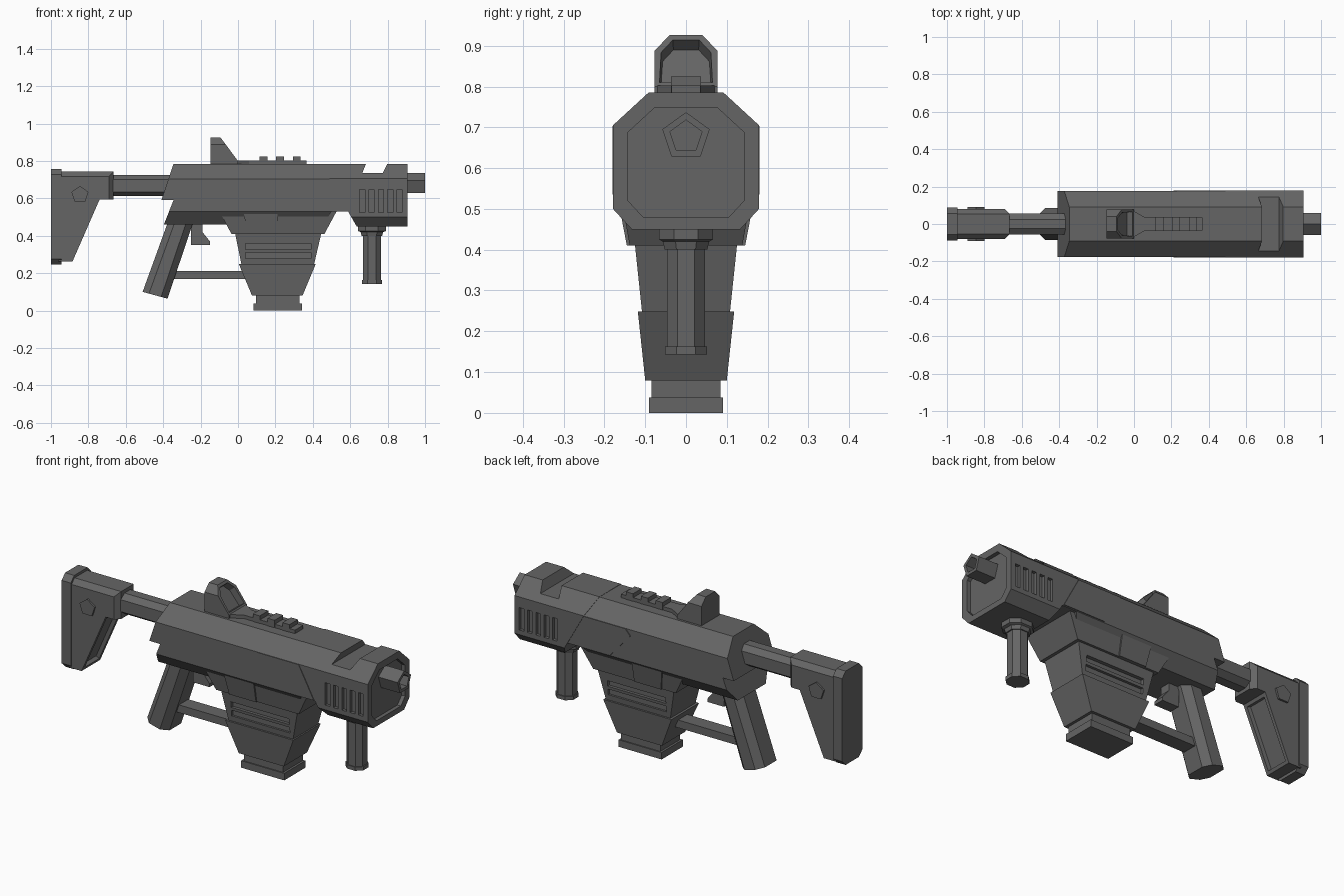
import bpy, bmesh
from mathutils import Vector

cube = bpy.data.objects.get("Cube")
if cube:
    bpy.data.objects.remove(cube)

grey = bpy.data.materials.new("dark_grey")
grey.use_nodes = True
color = (0.13, 0.13, 0.13, 1)
grey.diffuse_color = color
shader = grey.node_tree.nodes["Principled BSDF"]
shader.inputs["Base Color"].default_value = color
shader.inputs["Roughness"].default_value = 0.7


def loft(name, rings):
    """Skin a closed solid through rings of 3D points."""
    bm = bmesh.new()
    loops = [[bm.verts.new(p) for p in ring] for ring in rings]
    n = len(loops[0])
    for a, b in zip(loops, loops[1:]):
        for i in range(n):
            j = (i + 1) % n
            bm.faces.new((a[i], a[j], b[j], b[i]))
    bm.faces.new(loops[0][::-1])
    bm.faces.new(loops[-1])
    bmesh.ops.recalc_face_normals(bm, faces=bm.faces)
    mesh = bpy.data.meshes.new(name)
    bm.to_mesh(mesh)
    bm.free()
    mesh.materials.append(grey)
    ob = bpy.data.objects.new(name, mesh)
    bpy.context.collection.objects.link(ob)
    return ob


def prism(name, pts, axis, lo, hi):
    """Extrude a flat profile along an axis."""
    k = "xyz".index(axis)

    def place(p, d):
        q = list(p)
        q.insert(k, d)
        return q
    return loft(name, [[place(p, d) for p in pts] for d in (lo, hi)])


def box(name, x0, x1, y0, y1, z0, z1):
    return prism(name, [(x0, y0), (x1, y0), (x1, y1), (x0, y1)], "z", z0, z1)


def mirrored(half):
    """Complete a profile given for its positive first coordinate."""
    return half + [(-a, b) for a, b in reversed(half)]


def boolean(ob, other, operation):
    mod = ob.modifiers.new("cut", "BOOLEAN")
    mod.object, mod.operation, mod.solver = other, operation, "EXACT"
    bpy.context.view_layer.objects.active = ob
    bpy.ops.object.modifier_apply(modifier=mod.name)
    bpy.data.objects.remove(other)


def edit(ob, action):
    bm = bmesh.new()
    bm.from_mesh(ob.data)
    action(bm)
    bm.to_mesh(ob.data)
    bm.free()


def chamfer(ob, width, keep):
    edit(ob, lambda bm: bmesh.ops.bevel(
        bm, geom=[e for e in bm.edges if keep(e)], offset=width,
        segments=1, affect="EDGES"))


def recess(ob, direction, thickness, depth):
    """Sink a panel into the largest face pointing in a direction."""
    d = Vector(direction).normalized()

    def action(bm):
        bm.normal_update()
        face = max(bm.faces, key=lambda f: f.calc_area() * (f.normal.dot(d) > 0.9))
        bmesh.ops.inset_region(bm, faces=[face], thickness=thickness)
        bmesh.ops.inset_region(bm, faces=[face], thickness=0.004, depth=-depth)
    edit(ob, action)


def side_edge(e):
    return any(abs(f.normal.y) > 0.9 for f in e.link_faces)


# Main receiver: octagonal bar trimmed by its side outline
main_body = prism("main_body", mirrored([(0.09, 0.783), (0.176, 0.703), (0.176, 0.53), (0.12, 0.46)]),
                  "x", -0.6, 0.7)
boolean(main_body, prism("trim", [(-0.34, 0.8), (-0.41, 0.59), (-0.345, 0.59), (-0.4, 0.45),
                                  (0.45, 0.45), (0.5, 0.53), (0.6, 0.53), (0.6, 0.8)],
                         "y", -0.5, 0.5), "INTERSECT")

# Front housing with top notch, rim and vents
front_housing = prism("front_housing", mirrored([(0.092, 0.785), (0.179, 0.705), (0.179, 0.5), (0.133, 0.45)]),
                      "x", 0.3, 0.906)
boolean(front_housing, prism("trim", [(0.45, 0.8), (0.49, 0.705), (0.64, 0.44), (1, 0.44), (1, 0.8),
                                      (0.805, 0.8), (0.775, 0.737), (0.665, 0.737), (0.69, 0.8)],
                             "y", -0.5, 0.5), "INTERSECT")
boolean(front_housing, prism("rim", mirrored([(0.078, 0.747), (0.142, 0.688), (0.142, 0.52), (0.105, 0.48)]),
                             "x", 0.885, 1), "DIFFERENCE")
for s in (-1, 1):
    for i in range(5):
        x = 0.65 + i * 0.05
        boolean(front_housing, box("slot", x, x + 0.028, s * 0.18 - 0.018, s * 0.18 + 0.018, 0.525, 0.647),
                "DIFFERENCE")

# Thin side panels
for s, side in ((-1, "right"), (1, "left")):
    prism(side + "_side_panel", [(0.21, 0.67), (0.24, 0.703), (0.49, 0.703), (0.58, 0.535), (0.33, 0.535)],
          "y", s * 0.17, s * 0.18)

# Five-sided muzzle tube with a bore
pentagon = [(0, 0.06), (0.058, 0.018), (0.036, -0.048), (-0.036, -0.048), (-0.058, 0.018)]


def penta(x, z, k):
    return [(x + k * a, z + k * b) for a, b in pentagon]


muzzle = prism("muzzle", penta(0, 0.677, 1), "x", 0.87, 1)
boolean(muzzle, prism("bore", penta(0, 0.677, 0.68), "x", 0.93, 1.1), "DIFFERENCE")


# Magazine well and magazine: stacked tapering blocks
def tier(name, top, bottom):
    return loft(name, [[(x0, -y, z), (x1, -y, z), (x1, y, z), (x0, y, z)]
                       for z, x0, x1, y in (top, bottom)])


tier("magazine_well_collar", (0.54, -0.105, 0.532, 0.161), (0.41, -0.035, 0.462, 0.138))
well = tier("magazine_well", (0.42, -0.017, 0.447, 0.126), (0.24, 0.02, 0.405, 0.107))
for s in (-1, 1):
    for z in (0.278, 0.326):
        boolean(well, box("slot", 0.04, 0.39, s * 0.12 - 0.02, s * 0.12 + 0.02, z, z + 0.032), "DIFFERENCE")
tier("magazine", (0.248, 0.005, 0.415, 0.118), (0.08, 0.075, 0.345, 0.1))
tier("magazine_neck", (0.09, 0.095, 0.33, 0.085), (0.03, 0.095, 0.33, 0.085))
tier("magazine_base", (0.038, 0.083, 0.342, 0.091), (0, 0.083, 0.342, 0.091))
tier("well_plate", (0.53, 0.03, 0.21, 0.168), (0.41, 0.048, 0.21, 0.145))

# Rear grip, trigger and guard bar
rear_grip = prism("rear_grip", [(-0.365, 0.5), (-0.23, 0.5), (-0.377, 0.064), (-0.51, 0.1)], "y", -0.085, 0.085)
chamfer(rear_grip, 0.035, lambda e: abs((e.verts[0].co - e.verts[1].co).z) > 0.3)
prism("trigger", [(-0.25, 0.48), (-0.19, 0.48), (-0.19, 0.42), (-0.15, 0.37), (-0.15, 0.352), (-0.25, 0.352)],
      "y", -0.03, 0.03)
box("guard_bar", -0.36, 0.06, -0.04, 0.04, 0.17, 0.212)


# Front grip: octagonal column with collar and foot
def octagon(r, ry, z, x=0.716):
    c, cy = r * 0.45, ry * 0.45
    return [(x + a, b, z) for a, b in ((r, -cy), (r, cy), (c, ry), (-c, ry),
                                       (-r, cy), (-r, -cy), (-c, -ry), (c, -ry))]


loft("front_grip", [octagon(0.048, 0.046, z) for z in (0.16, 0.42)])
loft("front_grip_foot", [octagon(0.054, 0.051, z) for z in (0.143, 0.163)])
loft("front_grip_collar", [octagon(0.055, 0.052, 0.4), octagon(0.06, 0.057, 0.42),
                           octagon(0.075, 0.066, 0.425), octagon(0.075, 0.066, 0.46)])

# Stock: tube, body, butt pad and side studs
prism("stock_tube", mirrored([(0.025, 0.724), (0.057, 0.7), (0.057, 0.635), (0.025, 0.612)]), "x", -0.7, -0.3)
stock = prism("stock_body", [(-0.96, 0.743), (-0.665, 0.743), (-0.665, 0.594), (-0.74, 0.594),
                             (-0.885, 0.262), (-0.96, 0.262)], "y", -0.08, 0.08)
chamfer(stock, 0.026, lambda e: side_edge(e) and sum(v.co.z for v in e.verts) > 1.3)
recess(stock, (0.9, 0, -0.4), 0.025, 0.02)
butt = box("butt_pad", -1, -0.945, -0.087, 0.087, 0.247, 0.757)
chamfer(butt, 0.03, lambda e: abs((e.verts[0].co - e.verts[1].co).x) > 0.04)
for s, side in ((-1, "right"), (1, "left")):
    prism(side + "_stock_stud", penta(-0.845, 0.62, 0.78), "y", s * 0.07, s * 0.09)

# Sight with sunken slope, rail and ribs
sight = prism("sight", [(-0.147, 0.78), (-0.147, 0.95), (-0.112, 0.95), (0, 0.8), (0, 0.78)], "y", -0.2, 0.2)
boolean(sight, prism("arch", mirrored([(0.04, 0.926), (0.077, 0.888), (0.077, 0.77)]), "x", -0.3, 0.3),
        "INTERSECT")
recess(sight, (0.8, 0, 0.6), 0.017, 0.035)
rail = [(-0.01, 0.075), (0.06, 0.035), (0.367, 0.035)]
prism("sight_rail", rail + [(x, -y) for x, y in reversed(rail)], "z", 0.77, 0.802)
for i in range(3):
    x = 0.115 + i * 0.089
    box("rail_rib_%d" % (i + 1), x, x + 0.042, -0.037, 0.037, 0.78, 0.824)
